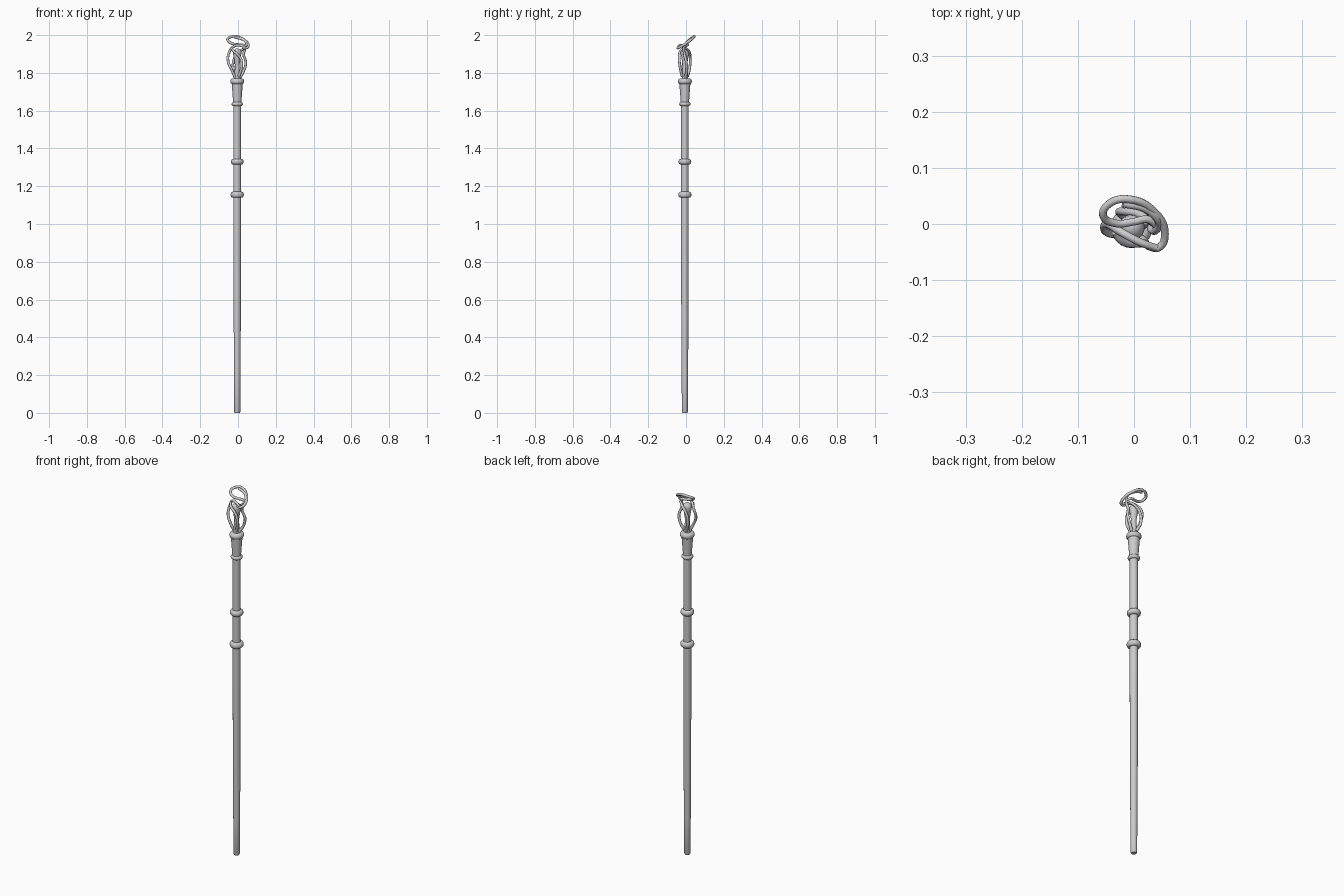
import bpy, bmesh, math

if "Cube" in bpy.data.objects:
    bpy.data.objects.remove(bpy.data.objects["Cube"])

CX, CY = -0.004, -0.006   # axis of the shaft


def lathe(name, profile, sides=24):
    """Spin an (r, z) profile round the staff axis, with closed ends."""
    bm = bmesh.new()
    rings = []
    for r, z in profile:
        rings.append([bm.verts.new((CX + r * math.cos(2 * math.pi * i / sides),
                                    CY + r * math.sin(2 * math.pi * i / sides), z))
                      for i in range(sides)])
    for a, b in zip(rings, rings[1:]):
        for i in range(sides):
            j = (i + 1) % sides
            bm.faces.new((a[i], a[j], b[j], b[i]))
    bm.faces.new(rings[0][::-1])
    bm.faces.new(rings[-1])
    me = bpy.data.meshes.new(name)
    bm.to_mesh(me)
    bm.free()
    ob = bpy.data.objects.new(name, me)
    bpy.context.collection.objects.link(ob)
    smooth(ob)
    return ob


def smooth(ob):
    bpy.ops.object.select_all(action='DESELECT')
    ob.select_set(True)
    bpy.context.view_layer.objects.active = ob
    bpy.ops.object.shade_smooth_by_angle(angle=math.radians(40))


def vine(name, points, radius=0.007):
    """Round tendril through (x, y, z, thickness) points."""
    cu = bpy.data.curves.new(name, 'CURVE')
    cu.dimensions = '3D'
    cu.bevel_depth = radius
    cu.bevel_resolution = 3
    cu.resolution_u = 8
    cu.use_fill_caps = True
    sp = cu.splines.new('BEZIER')
    sp.bezier_points.add(len(points) - 1)
    for bp, (x, y, z, t) in zip(sp.bezier_points, points):
        bp.co = (x, y, z)
        bp.radius = t
        bp.handle_left_type = bp.handle_right_type = 'AUTO'
    ob = bpy.data.objects.new(name, cu)
    bpy.context.collection.objects.link(ob)
    bpy.ops.object.select_all(action='DESELECT')
    ob.select_set(True)
    bpy.context.view_layer.objects.active = ob
    bpy.ops.object.convert(target='MESH')
    smooth(bpy.context.view_layer.objects.active)


# Long tapering shaft
lathe("shaft", [(0.013, 0), (0.016, 0.006), (0.017, 0.2), (0.019, 0.5),
                (0.02, 1.0), (0.02, 1.64)])

# Rounded rings along the shaft
for i, (z, r, h) in enumerate([(1.155, 0.035, 0.016), (1.33, 0.034, 0.015),
                               (1.635, 0.030, 0.011), (1.755, 0.037, 0.015)]):
    prof = [(0.017, z - h)]
    for k in range(9):
        a = -math.pi / 2 + math.pi * k / 8
        prof.append((r - 0.012 + 0.012 * math.cos(a), z + h * math.sin(a)))
    prof.append((0.017, z + h))
    lathe("ring_%d" % (i + 1), prof)

# Flared collar below the head
lathe("collar", [(0.022, 1.63), (0.023, 1.66), (0.026, 1.70), (0.030, 1.755)])

# Stem and bud inside the head
lathe("bud", [(0.017, 1.75), (0.016, 1.79), (0.012, 1.825), (0.012, 1.84),
              (0.018, 1.88), (0.023, 1.905), (0.021, 1.917), (0.012, 1.926),
              (0.003, 1.93)])

# Cage tendrils rising from the stem
vine("left_tendril", [(-0.014, -0.01, 1.775, 1.2), (-0.033, -0.018, 1.815, 1),
                      (-0.052, -0.012, 1.86, 1), (-0.048, 0.0, 1.905, 1),
                      (-0.022, -0.015, 1.94, 1), (0.01, -0.032, 1.945, 1),
                      (0.04, -0.043, 1.935, 0.9)])
vine("right_tendril", [(0.010, -0.004, 1.775, 1.2), (0.030, 0.004, 1.81, 1),
                       (0.041, 0.002, 1.855, 1), (0.030, -0.008, 1.90, 1),
                       (0.038, -0.012, 1.93, 1), (0.044, 0.004, 1.96, 1),
                       (0.022, 0.026, 1.978, 1), (-0.02, 0.036, 1.988, 0.9)])
vine("front_tendril", [(0.004, -0.020, 1.78, 1.1), (0.020, -0.033, 1.84, 1),
                       (0.012, -0.035, 1.88, 1), (-0.022, -0.030, 1.915, 1),
                       (-0.035, -0.015, 1.93, 0.8)])
vine("back_tendril", [(-0.008, 0.008, 1.78, 1.1), (-0.026, 0.020, 1.83, 1),
                      (-0.018, 0.022, 1.88, 1), (0.012, 0.016, 1.915, 1),
                      (0.035, 0.0, 1.93, 0.8)])

# Tilted crowning loop that curls back through the middle
vine("crown_loop", [(0.022, -0.040, 1.932, 0.8), (0.044, -0.042, 1.932, 1),
                    (0.055, -0.018, 1.945, 1), (0.036, 0.022, 1.972, 1),
                    (-0.008, 0.044, 1.993, 1), (-0.043, 0.037, 1.988, 1),
                    (-0.055, 0.015, 1.974, 1), (-0.032, 0.001, 1.956, 1),
                    (0.0, 0.004, 1.95, 1), (0.025, 0.008, 1.948, 1),
                    (0.042, -0.006, 1.938, 0.8)])
